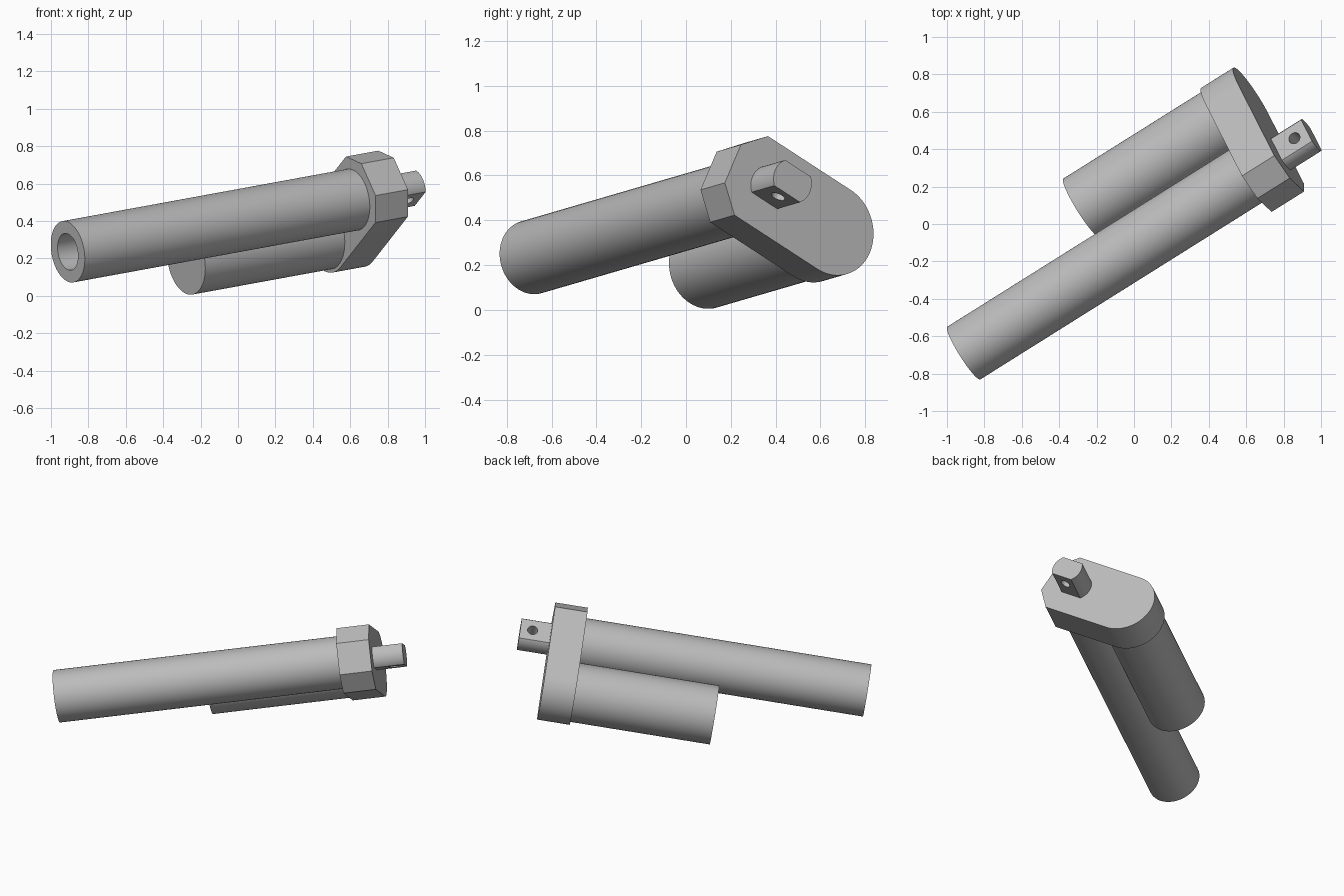
import bpy, bmesh, math
from mathutils import Matrix, Vector

if "Cube" in bpy.data.objects:
    bpy.data.objects.remove(bpy.data.objects["Cube"])

grey = bpy.data.materials.new("plain grey")
grey.use_nodes = True
colour = (0.5, 0.5, 0.5, 1)
grey.diffuse_color = colour
grey.node_tree.nodes["Principled BSDF"].inputs["Base Color"].default_value = colour

# Tilted frame: u runs along the tube, p points to the motor, q completes it
u = Vector((0.837, 0.525, 0.153)).normalized()
v = Vector((-u.y, u.x, 0)).normalized()
w = u.cross(v)
tilt = math.radians(-30.5)
p = v * math.cos(tilt) + w * math.sin(tilt)
q = u.cross(p)
frame = Matrix((u, p, q)).transposed().to_4x4()
frame.translation = (-0.91, -0.69, 0.235)

PLATE_IN, PLATE_OUT, ROD_END = 1.82, 2.027, 2.22
MOTOR_OFFSET, PLATE_R = 0.371, 0.207


def arc(radius, start, end, steps, centre=0.0):
    angles = [start + (end - start) * i / steps for i in range(steps + 1)]
    return [(centre + radius * math.cos(a), radius * math.sin(a)) for a in angles]


def circle(radius, centre=0.0, steps=64):
    return arc(radius, 0, 2 * math.pi, steps, centre)[:-1]


def prism(name, outline, start, end, place=lambda s, a, b: (s, a, b)):
    """Extrude an outline in the p-q plane along u."""
    bm = bmesh.new()
    face = bm.faces.new([bm.verts.new(place(start, a, b)) for a, b in outline])
    made = bmesh.ops.extrude_face_region(bm, geom=[face])["geom"]
    move = Vector(place(end, 0, 0)) - Vector(place(start, 0, 0))
    bmesh.ops.translate(bm, vec=move, verts=[g for g in made if isinstance(g, bmesh.types.BMVert)])
    bmesh.ops.recalc_face_normals(bm, faces=bm.faces)
    mesh = bpy.data.meshes.new(name)
    bm.to_mesh(mesh)
    bm.free()
    mesh.materials.append(grey)
    obj = bpy.data.objects.new(name, mesh)
    obj.matrix_world = frame
    bpy.context.collection.objects.link(obj)
    return obj


def select(obj):
    bpy.ops.object.select_all(action="DESELECT")
    obj.select_set(True)
    bpy.context.view_layer.objects.active = obj


def cut(obj, cutter):
    select(obj)
    mod = obj.modifiers.new("cut", "BOOLEAN")
    mod.operation, mod.solver, mod.object = "DIFFERENCE", "EXACT", cutter
    bpy.ops.object.modifier_apply(modifier=mod.name)
    bpy.data.objects.remove(cutter)


# Long tube with a bore in its free end
tube = prism("main_tube", circle(0.1665), 0, PLATE_IN)
cut(tube, prism("bore_cutter", circle(0.1), -0.1, 0.5))

# Shorter, thicker motor housing beside it
motor = prism("motor_housing", circle(0.188, MOTOR_OFFSET), 0.929, PLATE_IN)

# Bracket plate: round at the motor, chamfered at the tube
half = math.pi / 2
outline = arc(PLATE_R, -half, half, 40, MOTOR_OFFSET)
outline += [(-0.108, PLATE_R), (-0.214, 0.1), (-0.214, -0.1), (-0.108, -PLATE_R)]
plate = prism("bracket_plate", outline, PLATE_IN, PLATE_OUT)

# Rod end with two flats and a cross pin hole
a = math.asin(0.67)
rod = prism("rod_end", arc(0.1, -a, a, 20) + arc(0.1, math.pi - a, math.pi + a, 20),
            PLATE_OUT, ROD_END)
cut(rod, prism("pin_cutter", circle(0.032, 0, 32), -0.2, 0.2,
               lambda s, x, y: (2.142 + x, y, s)))

for part in (tube, motor, plate, rod):
    select(part)
    bpy.ops.object.shade_smooth_by_angle(angle=math.radians(25))
